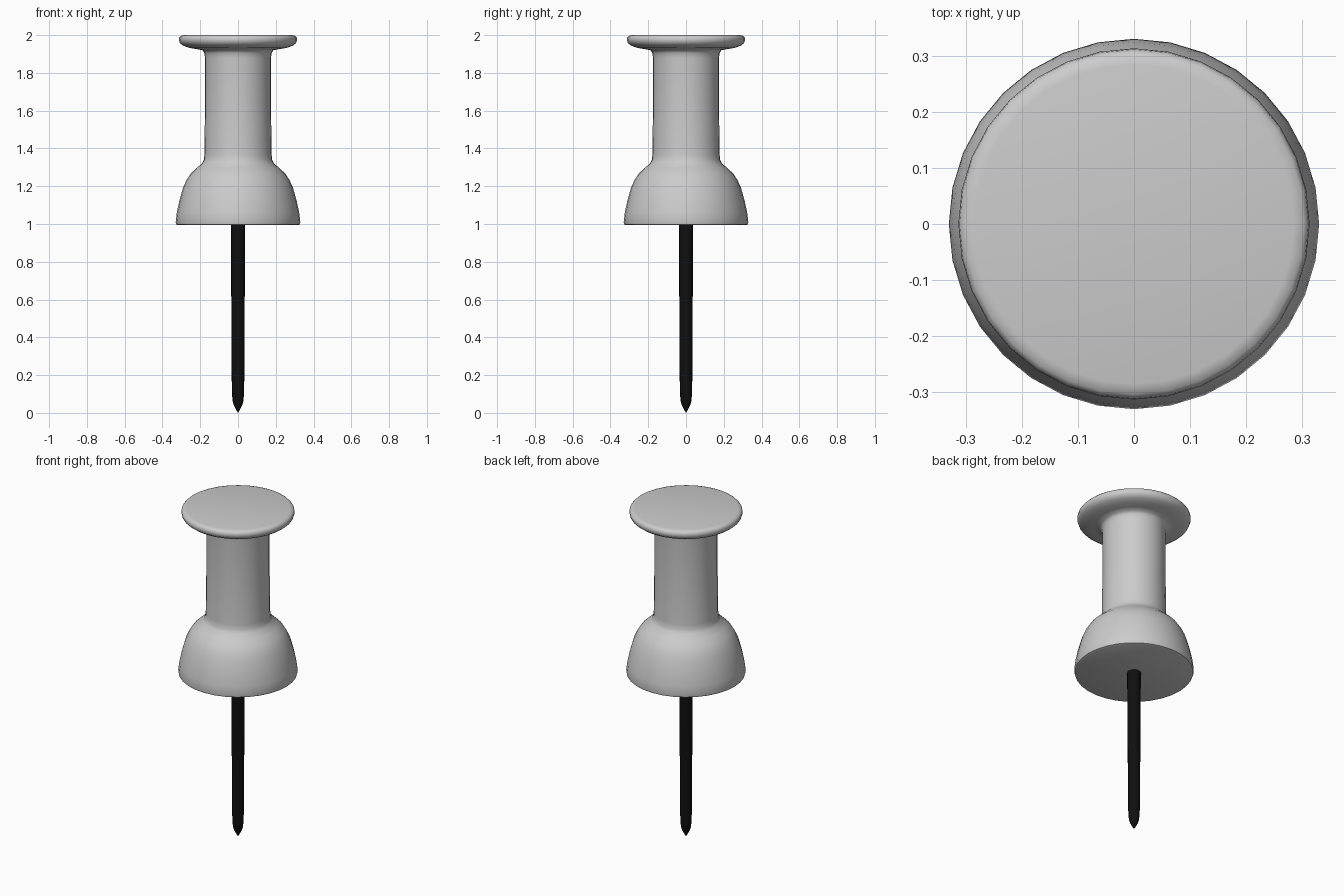
import bpy, bmesh, math

if "Cube" in bpy.data.objects:
    bpy.data.objects.remove(bpy.data.objects["Cube"])


def lathe(name, profile, sides, color=None):
    """Spin an (r, z) profile, listed bottom to top, around the z axis."""
    bm = bmesh.new()
    rings = []
    for r, z in profile:
        if r == 0:
            rings.append([bm.verts.new((0, 0, z))] * sides)
        else:
            rings.append([bm.verts.new((r * math.cos(2 * math.pi * i / sides),
                                        r * math.sin(2 * math.pi * i / sides), z))
                          for i in range(sides)])
    for low, high in zip(rings, rings[1:]):
        for i in range(sides):
            j = (i + 1) % sides
            corners = list(dict.fromkeys((low[i], low[j], high[j], high[i])))
            bm.faces.new(corners)
    bmesh.ops.recalc_face_normals(bm, faces=bm.faces)
    mesh = bpy.data.meshes.new(name)
    bm.to_mesh(mesh)
    bm.free()
    obj = bpy.data.objects.new(name, mesh)
    bpy.context.collection.objects.link(obj)
    if color:
        mat = bpy.data.materials.new(name + "_material")
        mat.diffuse_color = color
        mat.use_nodes = True
        mat.node_tree.nodes["Principled BSDF"].inputs["Base Color"].default_value = mat.diffuse_color
        mesh.materials.append(mat)
    bpy.ops.object.select_all(action='DESELECT')
    obj.select_set(True)
    bpy.context.view_layer.objects.active = obj
    bpy.ops.object.shade_smooth_by_angle(angle=math.radians(50))
    return obj


# Grip: flat base, bell, straight neck, rounded head
lathe("grip", [
    (0, 0.994), (0.318, 0.994), (0.327, 0.998), (0.33, 1.01),
    (0.324, 1.06), (0.312, 1.117), (0.292, 1.19), (0.273, 1.232),
    (0.252, 1.265), (0.22, 1.295), (0.19, 1.322), (0.181, 1.34), (0.178, 1.37),
    (0.175, 1.60), (0.175, 1.88), (0.178, 1.905), (0.188, 1.92),
    (0.22, 1.926), (0.26, 1.933), (0.29, 1.944), (0.307, 1.957),
    (0.313, 1.973), (0.311, 1.987), (0.303, 1.996), (0.285, 2.0), (0, 2.0),
], 32)

# Needle: slightly tapered shaft with a pointed tip
lathe("needle", [
    (0, 0.0), (0.012, 0.02), (0.022, 0.04), (0.028, 0.06), (0.031, 0.09),
    (0.033, 0.15), (0.038, 1.0), (0, 1.0),
], 16, (0.005, 0.005, 0.005, 1))
